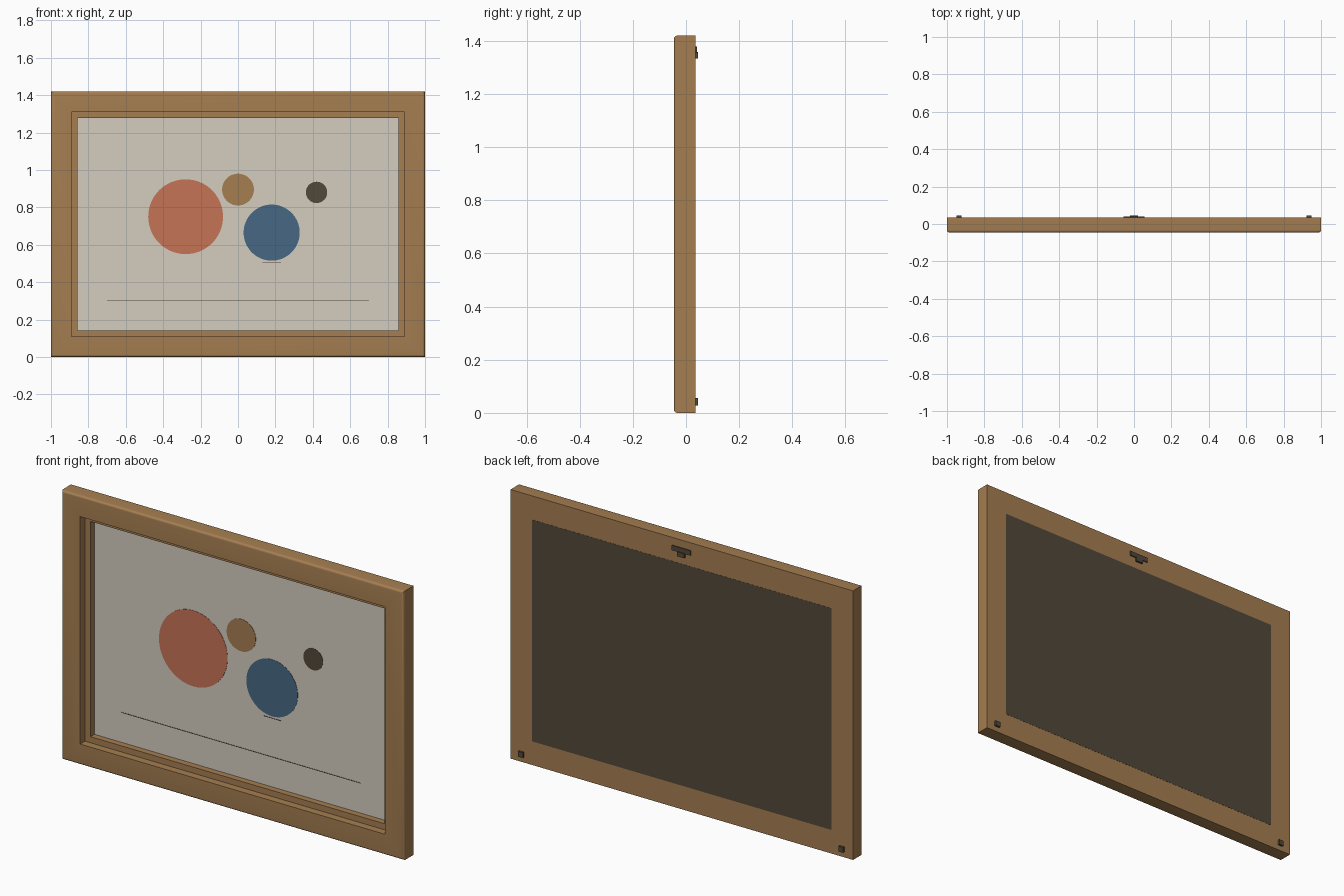
import bpy, bmesh, math

if "Cube" in bpy.data.objects:
    bpy.data.objects.remove(bpy.data.objects["Cube"])

W, H = 2.0, 1.42
FRONT, BACK = -0.0455, 0.035
PIC_Y = 0.028


def srgb(h):
    out = []
    for i in (0, 2, 4):
        c = int(h[i:i + 2], 16) / 255
        out.append(c / 12.92 if c <= 0.04045 else ((c + 0.055) / 1.055) ** 2.4)
    return (*out, 1.0)


def material(name, h):
    m = bpy.data.materials.new(name)
    m.diffuse_color = srgb(h)
    m.use_nodes = True
    m.node_tree.nodes["Principled BSDF"].inputs["Base Color"].default_value = m.diffuse_color
    return m


WOOD = material("oak_wood", "a57e51")
PAPER = material("cream_paper", "d3ccbf")
RED = material("terracotta", "c67357")
BLUE = material("slate_blue", "476984")
DARK = material("dark_brown", "53483a")


def finish(bm, name, mat):
    bmesh.ops.recalc_face_normals(bm, faces=bm.faces)
    me = bpy.data.meshes.new(name)
    bm.to_mesh(me)
    bm.free()
    me.materials.append(mat)
    ob = bpy.data.objects.new(name, me)
    bpy.context.collection.objects.link(ob)
    return ob


def box(name, x0, x1, y0, y1, z0, z1, mat):
    bm = bmesh.new()
    bmesh.ops.create_cube(bm, size=1)
    for v in bm.verts:
        v.co = (x1 if v.co.x > 0 else x0, y1 if v.co.y > 0 else y0,
                z1 if v.co.z > 0 else z0)
    return finish(bm, name, mat)


def disc(name, x, z, r, mat, y):
    bm = bmesh.new()
    n = 64
    f = bm.faces.new([bm.verts.new((x + r * math.cos(2 * math.pi * i / n), y,
                                    z + r * math.sin(2 * math.pi * i / n))) for i in range(n)])
    ext = bmesh.ops.extrude_face_region(bm, geom=[f])
    for v in ext["geom"]:
        if isinstance(v, bmesh.types.BMVert):
            v.co.y = PIC_Y + 0.001
    return finish(bm, name, mat)


# Frame: stepped profile (inset, depth) swept round the rectangle with mitred corners
R = 0.013
profile = [(0, BACK)]
for i in range(6):
    a = math.pi / 2 * i / 5
    profile.append((R - R * math.cos(a), FRONT + R - R * math.sin(a)))
profile += [(0.11, FRONT), (0.11, -0.005), (0.142, -0.005), (0.142, BACK)]
bm = bmesh.new()
rings = []
for d, y in profile:
    rings.append([bm.verts.new(p) for p in (
        (-W / 2 + d, y, d), (W / 2 - d, y, d),
        (W / 2 - d, y, H - d), (-W / 2 + d, y, H - d))])
for i, a in enumerate(rings):
    b = rings[(i + 1) % len(rings)]
    for k in range(4):
        j = (k + 1) % 4
        bm.faces.new((a[k], a[j], b[j], b[k]))
frame = finish(bm, "frame", WOOD)
bpy.context.view_layer.objects.active = frame
frame.select_set(True)
bpy.ops.object.shade_smooth_by_angle(angle=math.radians(30))
frame.select_set(False)

# Picture sheet and backing board
box("picture_sheet", -0.865, 0.865, PIC_Y, 0.032, 0.135, H - 0.135, PAPER)
box("backing_board", -0.875, 0.875, 0.031, BACK + 0.0008, 0.125, H - 0.125, DARK)

# Painted shapes
disc("red_circle", -0.28, 0.75, 0.20, RED, PIC_Y - 0.0015)
disc("ochre_circle", 0.0, 0.895, 0.085, WOOD, PIC_Y - 0.0015)
disc("blue_circle", 0.18, 0.665, 0.15, BLUE, PIC_Y - 0.0015)
disc("dark_circle", 0.42, 0.88, 0.057, DARK, PIC_Y - 0.0015)
box("ground_line", -0.70, 0.70, PIC_Y - 0.0015, PIC_Y + 0.001, 0.2985, 0.3015, DARK)
box("short_line", 0.13, 0.23, PIC_Y - 0.0015, PIC_Y + 0.001, 0.503, 0.506, DARK)

# Hanger and wall bumpers on the back
box("hanger_plate", -0.055, 0.055, BACK - 0.002, 0.041, 1.355, 1.38, DARK)
box("hanger_hook", -0.021, 0.021, BACK - 0.002, 0.0455, 1.334, 1.358, DARK)
for side, s in (("left", -1), ("right", 1)):
    box("bumper_" + side, s * 0.935 - 0.014, s * 0.935 + 0.014,
        BACK - 0.002, 0.0455, 0.028, 0.056, DARK)
